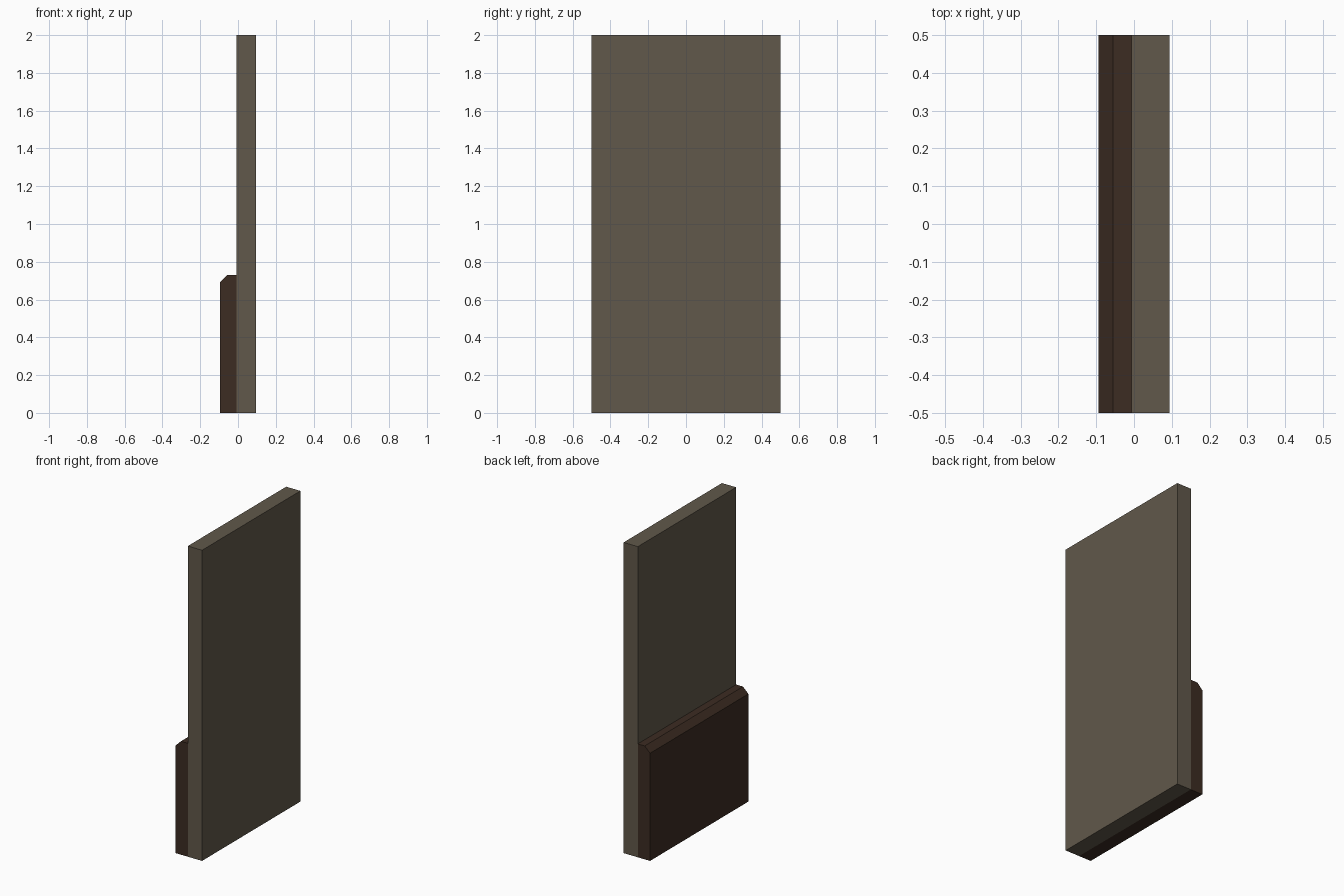
import bpy
import bmesh

if "Cube" in bpy.data.objects:
    bpy.data.objects.remove(bpy.data.objects["Cube"])


def material(name, rgb):
    m = bpy.data.materials.new(name)
    m.diffuse_color = (*rgb, 1.0)
    m.use_nodes = True
    m.node_tree.nodes["Principled BSDF"].inputs["Base Color"].default_value = m.diffuse_color
    return m


def extrude_profile(name, profile, mat, y0=-0.5, y1=0.5):
    """Extrude an (x, z) profile along y into a closed solid."""
    bm = bmesh.new()
    base = bm.faces.new([bm.verts.new((x, y0, z)) for x, z in profile])
    ext = bmesh.ops.extrude_face_region(bm, geom=[base])
    verts = [g for g in ext["geom"] if isinstance(g, bmesh.types.BMVert)]
    bmesh.ops.translate(bm, verts=verts, vec=(0, y1 - y0, 0))
    bmesh.ops.recalc_face_normals(bm, faces=bm.faces)
    mesh = bpy.data.meshes.new(name)
    bm.to_mesh(mesh)
    bm.free()
    mesh.materials.append(mat)
    ob = bpy.data.objects.new(name, mesh)
    bpy.context.collection.objects.link(ob)
    return ob


plaster = material("taupe plaster", (0.119, 0.098, 0.069))
wood = material("dark brown wood", (0.045, 0.025, 0.016))

LEFT, SEAM, RIGHT = -0.094, -0.007, 0.094

# Tall wall slab
extrude_profile("wall_panel",
                [(SEAM, 0), (RIGHT, 0), (RIGHT, 2), (SEAM, 2)], plaster)

# Low wainscot with a chamfered top edge
extrude_profile("wainscot",
                [(LEFT, 0), (SEAM, 0), (SEAM, 0.73), (-0.056, 0.73), (LEFT, 0.693)],
                wood)
